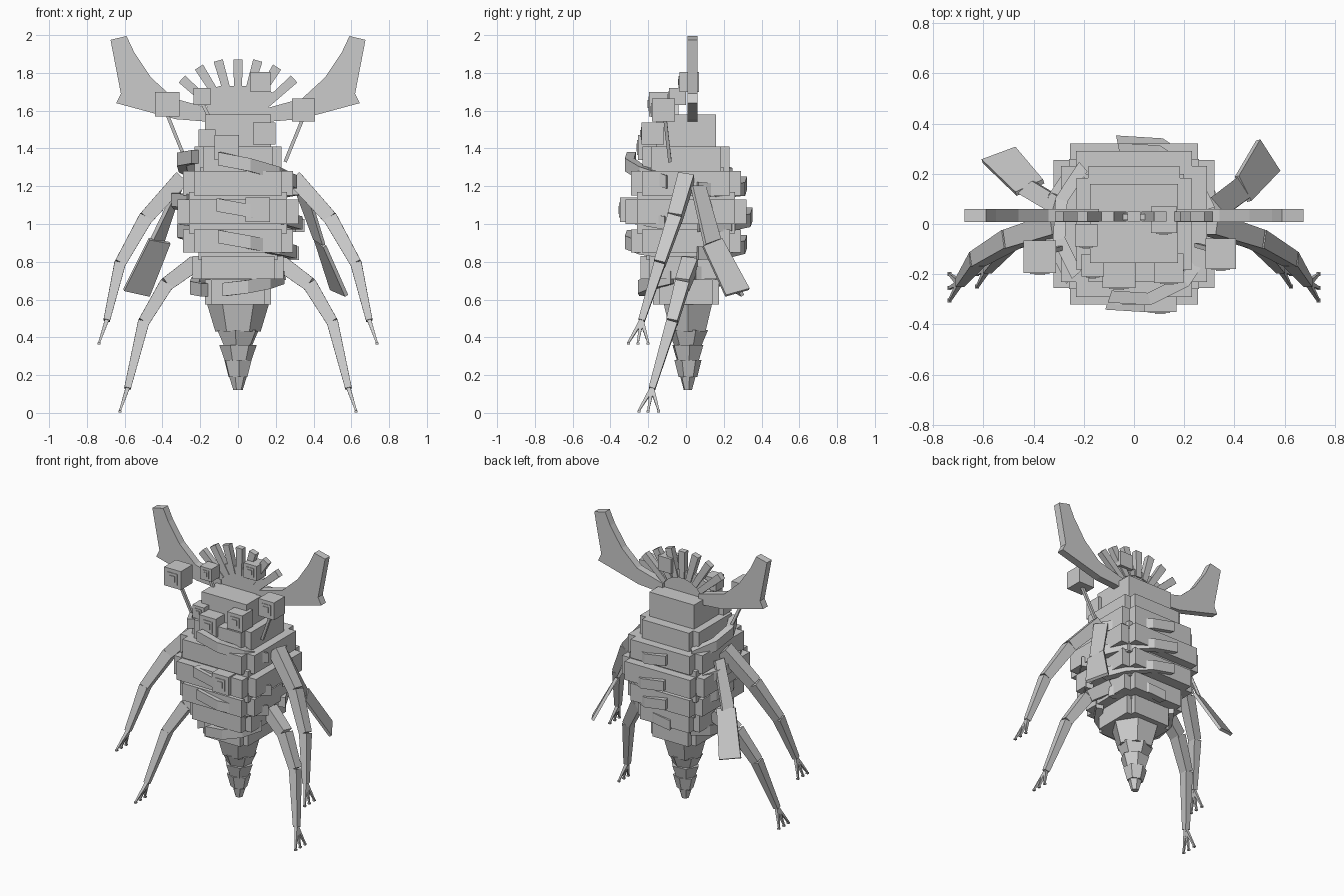
import bpy, bmesh, math
from mathutils import Vector

if "Cube" in bpy.data.objects:
    bpy.data.objects.remove(bpy.data.objects["Cube"], do_unlink=True)

grey = bpy.data.materials.new("light grey")
grey.use_nodes = True
grey.diffuse_color = (0.6, 0.6, 0.6, 1)
grey.node_tree.nodes["Principled BSDF"].inputs["Base Color"].default_value = (0.6, 0.6, 0.6, 1)


def finish(name, bm):
    bmesh.ops.recalc_face_normals(bm, faces=bm.faces)
    mesh = bpy.data.meshes.new(name)
    bm.to_mesh(mesh)
    bm.free()
    mesh.materials.append(grey)
    ob = bpy.data.objects.new(name, mesh)
    bpy.context.collection.objects.link(ob)
    return ob


def add_loft(bm, rings):
    """Skin matching vertex rings and cap both ends."""
    loops = [[bm.verts.new(p) for p in ring] for ring in rings]
    n = len(loops[0])
    for a, b in zip(loops, loops[1:]):
        for i in range(n):
            j = (i + 1) % n
            bm.faces.new((a[i], a[j], b[j], b[i]))
    bm.faces.new(loops[0])
    bm.faces.new(loops[-1])


def add_box(bm, x0, x1, y0, y1, z0, z1):
    add_loft(bm, [[(x0, y0, z), (x1, y0, z), (x1, y1, z), (x0, y1, z)] for z in (z0, z1)])


def add_beam(bm, p, q, w0, w1):
    """Tapered square bar from p to q."""
    p, q = Vector(p), Vector(q)
    d = (q - p).normalized()
    u = d.cross(Vector((0, 1, 0))).normalized()
    v = d.cross(u)
    add_loft(bm, [[c + (u * a + v * b) * w / 2 for a, b in ((-1, -1), (1, -1), (1, 1), (-1, 1))]
                  for c, w in ((p, w0), (q, w1))])


def add_slab(bm, corners, thick):
    """Flat plate through the corners."""
    c = [Vector(p) for p in corners]
    n = (c[1] - c[0]).cross(c[2] - c[0]).normalized() * thick / 2
    add_loft(bm, [[p - n for p in c], [p + n for p in c]])


# Stacked body tiers, each with notched corners
tiers = [(0.175, 0.575, 0.705), (0.24, 0.71, 0.83), (0.29, 0.85, 0.97),
         (0.32, 1.0, 1.13), (0.29, 1.15, 1.28), (0.23, 1.28, 1.41)]
for i, (r, z0, z1) in enumerate(tiers):
    bm = bmesh.new()
    s = r * 0.8
    add_box(bm, -r, r, -s, s, z0, z1)
    add_box(bm, -s, s, -r, r, z0, z1)
    finish(f"body_tier_{i + 1}", bm)
for i, (a, b) in enumerate(zip(tiers, tiers[1:])):
    bm = bmesh.new()
    r = min(a[0], b[0]) - 0.03
    add_box(bm, -r, r, -r, r, a[2] - 0.02, b[1] + 0.02)
    finish(f"body_core_{i + 1}", bm)
bm = bmesh.new()
add_box(bm, -0.175, 0.175, -0.155, 0.16, 1.4, 1.58)
finish("head", bm)

# Slanted bands wrapped around the body
for i, (r, z, sx, sy) in enumerate([(0.33, 1.265, -0.2, -0.19), (0.36, 1.06, -0.18, -0.06),
                                    (0.33, 0.905, -0.18, -0.03), (0.26, 0.7, 0.12, 0.15)]):
    bm = bmesh.new()
    n = 12
    for k in range(0, n):
        if k % 4 == 3:
            continue
        cols = []
        for a in (k, k + 1):
            t = math.tau * a / n + 0.2
            c, s = math.cos(t), math.sin(t)
            h = z + sx * r * c + sy * r * s
            cols.append([(c * q, s * q, h + e) for q, e in
                         ((r - 0.05, -0.035), (r, -0.035), (r, 0.035), (r - 0.05, 0.035))])
        add_loft(bm, cols)
    finish(f"slanted_band_{i + 1}", bm)

# Tapering tail of twisted segments
tail = [(0.58, 0.43, 0.165, 0.12, 0), (0.44, 0.355, 0.12, 0.08, 0.4),
        (0.36, 0.275, 0.1, 0.07, 0.1), (0.28, 0.19, 0.08, 0.055, 0.6), (0.2, 0.12, 0.05, 0.025, 0.2)]
for i, (z0, z1, r0, r1, twist) in enumerate(tail):
    bm = bmesh.new()
    add_loft(bm, [[(r * math.cos(math.tau * k / 6 + twist), 0.01 + 0.9 * r * math.sin(math.tau * k / 6 + twist), z)
                   for k in range(6)] for z, r in ((z0, r0), (z1, r1))])
    finish(f"tail_segment_{i + 1}", bm)

# Limbs with three claws, mirrored left and right
limbs = {"arm": [(0.30, 0.0, 1.24), (0.49, -0.06, 1.03), (0.625, -0.14, 0.79), (0.695, -0.235, 0.49)],
         "leg": [(0.23, 0.02, 0.79), (0.38, -0.02, 0.68), (0.50, -0.075, 0.48), (0.585, -0.18, 0.13)]}
widths = [0.085, 0.075, 0.06, 0.035]
for side, m in (("left", 1), ("right", -1)):
    for name, path in limbs.items():
        bm = bmesh.new()
        pts = [Vector((m * x, y, z)) for x, y, z in path]
        for k in range(3):
            add_beam(bm, pts[k], pts[k + 1], widths[k], widths[k + 1])
        for spread in (-0.06, -0.01, 0.045):
            tip = pts[-1] + Vector((m * 0.04, spread - 0.01, -0.118))
            add_beam(bm, pts[-1], tip, 0.022, 0.01)
            add_beam(bm, tip, tip + Vector((0, 0, -0.01)), 0.016, 0.016)
        finish(f"{side}_{name}", bm)

    # Branching horn cut from a flat profile
    bm = bmesh.new()
    outline = [(0.14, 1.54), (0.33, 1.555), (0.645, 1.64), (0.62, 1.69), (0.675, 1.975),
               (0.59, 1.995), (0.55, 1.91), (0.46, 1.775), (0.34, 1.665), (0.14, 1.61)]
    add_loft(bm, [[(m * x, y, z) for x, z in outline] for y in (0.008, 0.06)])
    finish(f"{side}_horn", bm)

# Hanging paddles behind the arms
paddles = {
    "left": ([(0.30, 0.10, 1.2), (0.36, 0.03, 1.2), (0.455, 0.1, 0.89), (0.405, 0.18, 0.92)],
             [(0.41, 0.19, 0.92), (0.46, 0.09, 0.88), (0.575, 0.21, 0.62), (0.495, 0.335, 0.655)]),
    "right": ([(-0.30, 0.11, 1.2), (-0.32, 0.04, 1.2), (-0.455, 0.12, 0.92), (-0.4, 0.17, 0.9)],
              [(-0.36, 0.17, 0.9), (-0.47, 0.12, 0.92), (-0.605, 0.25, 0.65), (-0.47, 0.3, 0.62)])}
for side, parts in paddles.items():
    for part, corners in zip(("strap", "paddle"), parts):
        bm = bmesh.new()
        add_slab(bm, corners, 0.02)
        finish(f"{side}_{part}", bm)

# Fan crest with seven radiating spikes
bm = bmesh.new()
add_loft(bm, [[(x, y, z) for x, z in ((-0.14, 1.57), (0.14, 1.57), (0.2, 1.69), (0.1, 1.73),
                                      (-0.1, 1.73), (-0.2, 1.69))] for y in (0.015, 0.04)])
finish("crest_fan", bm)
for k in range(-3, 4):
    bm = bmesh.new()
    a = math.radians(16 * k)
    u, v = (math.sin(a), math.cos(a)), (math.cos(a) * 0.025, -math.sin(a) * 0.025)
    reach = 0.37 + 0.01 * abs(k)
    quad = [(u[0] * r + s * v[0], 1.5 + u[1] * r + s * v[1])
            for r, s in ((0.18, -0.8), (0.18, 0.8), (reach, 1), (reach, -1))]
    add_loft(bm, [[(x, y, z) for x, z in quad] for y in (0.01, 0.05)])
    finish(f"crest_spike_{k + 4}", bm)

# Cube eyes with layered pupil plates: left edge, front, bottom, size
eyes = [(-0.44, -0.195, 1.57, 0.13), (-0.235, -0.09, 1.63, 0.09), (0.067, -0.035, 1.7, 0.104),
        (0.285, -0.18, 1.543, 0.122), (0.08, -0.235, 1.42, 0.118), (-0.21, -0.21, 1.41, 0.09),
        (-0.125, -0.255, 1.34, 0.13), (0.04, -0.35, 1.01, 0.13)]
for i, (x, y, z, s) in enumerate(eyes):
    bm = bmesh.new()
    add_box(bm, x, x + s, y, y + s, z, z + s)
    finish(f"eye_{i + 1}", bm)
    bm = bmesh.new()
    for inset, out in ((0.2, 0.004), (0.34, 0.008)):
        e = s * inset
        add_box(bm, x + e, x + s - e, y - out, y, z + e, z + s - e)
    finish(f"pupil_{i + 1}", bm)

# Eye stalks
for i, (p, q) in enumerate([((-0.375, -0.12, 1.58), (-0.27, -0.09, 1.32)),
                            ((0.34, -0.11, 1.55), (0.25, -0.085, 1.33)),
                            ((-0.19, -0.05, 1.64), (-0.15, -0.05, 1.56))]):
    bm = bmesh.new()
    add_beam(bm, p, q, 0.018, 0.018)
    finish(f"eye_stalk_{i + 1}", bm)
